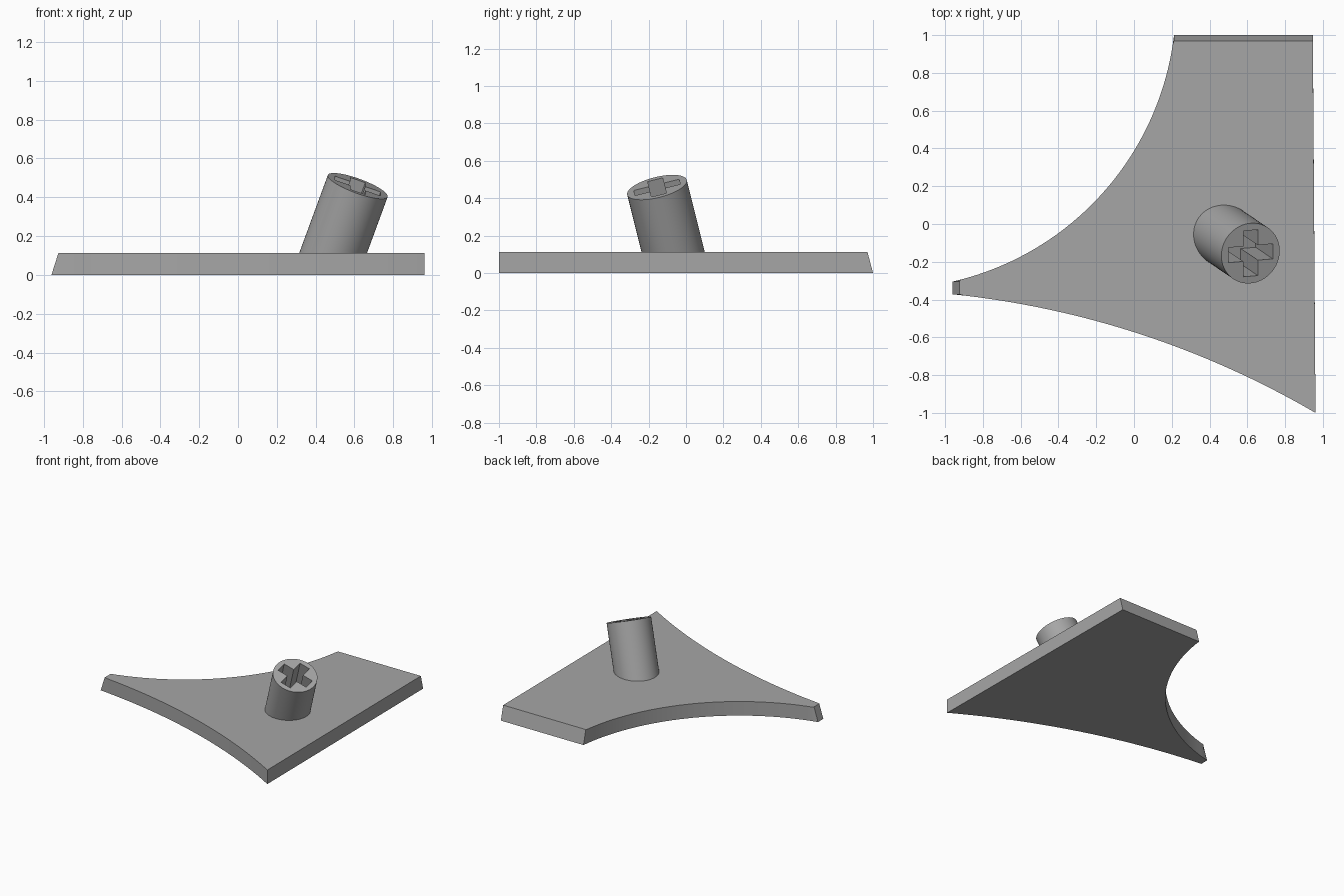
import bpy, bmesh, math
from mathutils import Vector, Matrix

if "Cube" in bpy.data.objects:
    bpy.data.objects.remove(bpy.data.objects["Cube"], do_unlink=True)

GREY = (0.38, 0.38, 0.38, 1)
mat = bpy.data.materials.new("mid grey")
mat.use_nodes = True
mat.diffuse_color = GREY
mat.node_tree.nodes["Principled BSDF"].inputs["Base Color"].default_value = GREY

THICK = 0.113


def finish(bm, name):
    bmesh.ops.recalc_face_normals(bm, faces=bm.faces)
    mesh = bpy.data.meshes.new(name)
    bm.to_mesh(mesh)
    bm.free()
    mesh.materials.append(mat)
    ob = bpy.data.objects.new(name, mesh)
    bpy.context.collection.objects.link(ob)
    return ob


def prism(bottom, top):
    """Closed solid between two outlines with equal point counts."""
    bm = bmesh.new()
    low = [bm.verts.new(p) for p in bottom]
    high = [bm.verts.new(p) for p in top]
    n = len(low)
    bm.faces.new(low[::-1])
    bm.faces.new(high)
    for i in range(n):
        j = (i + 1) % n
        bm.faces.new((low[i], low[j], high[j], high[i]))
    return bm


def arc(a, b, sag, n):
    """Circular arc from a to b, bulging to the left of travel by sag."""
    a, b = Vector(a), Vector(b)
    half = (b - a).length / 2
    along = (b - a).normalized()
    side = Vector((-along.y, along.x))
    r = (half * half + sag * sag) / (2 * sag)
    centre = (a + b) / 2 + side * (sag - r)
    t = math.asin(half / r)
    return [centre + r * (along * math.sin(u) + side * math.cos(u))
            for u in (-t + 2 * t * i / n for i in range(n + 1))]


def smooth(ob):
    bpy.ops.object.select_all(action="DESELECT")
    ob.select_set(True)
    bpy.context.view_layer.objects.active = ob
    bpy.ops.object.shade_smooth_by_angle(angle=math.radians(30))


# Plate: two concave arcs, a straight side, and two ends that slope inward
def outline(tip_x, back_y, z):
    front = arc((tip_x, -0.372), (0.961, -1), 0.108, 32)
    inner = arc((0.212, back_y), (tip_x, -0.305), 0.278, 40)
    return [(p.x, p.y, z) for p in front + [Vector((0.947, back_y))] + inner]


bottom = outline(-0.961, 1, 0)
top = [(max(x, -0.925), min(y, 0.97), THICK) for x, y, z in bottom]
plate = finish(prism(bottom, top), "plate")
smooth(plate)

# Peg frame: axis leans toward +x and the front
axis = Vector((0.336, -0.228, 0.914)).normalized()
u = (Vector((1, 0, 0)) - axis * axis.x).normalized()
v = axis.cross(u)
tip = Vector((0.617, -0.155, 0.458))


def on_tip(a, b, lift=0):
    return tip + u * a + v * b + axis * lift


# Leaning peg, its foot cut level inside the plate
rim = [on_tip(0.164 * math.cos(k), 0.164 * math.sin(k))
       for k in (math.tau * i / 64 for i in range(64))]
foot = [p - axis * ((p.z - 0.06) / axis.z) for p in rim]
peg = finish(prism(foot, rim), "peg")

# Cross shaped socket
L, W = 0.125, 0.041
quarter = [Vector((L, -W)), Vector((L, W)), Vector((W, W))]
cross = [Matrix.Rotation(k * math.pi / 2, 2) @ p for k in range(4) for p in quarter]
cutter = finish(prism([on_tip(p.x, p.y, -0.27) for p in cross],
                      [on_tip(p.x, p.y, 0.05) for p in cross]), "socket_cutter")
cutter.hide_render = True
bpy.context.view_layer.objects.active = peg
mod = peg.modifiers.new("socket", "BOOLEAN")
mod.operation = "DIFFERENCE"
mod.solver = "EXACT"
mod.object = cutter
bpy.ops.object.modifier_apply(modifier=mod.name)
bpy.data.objects.remove(cutter, do_unlink=True)
smooth(peg)
